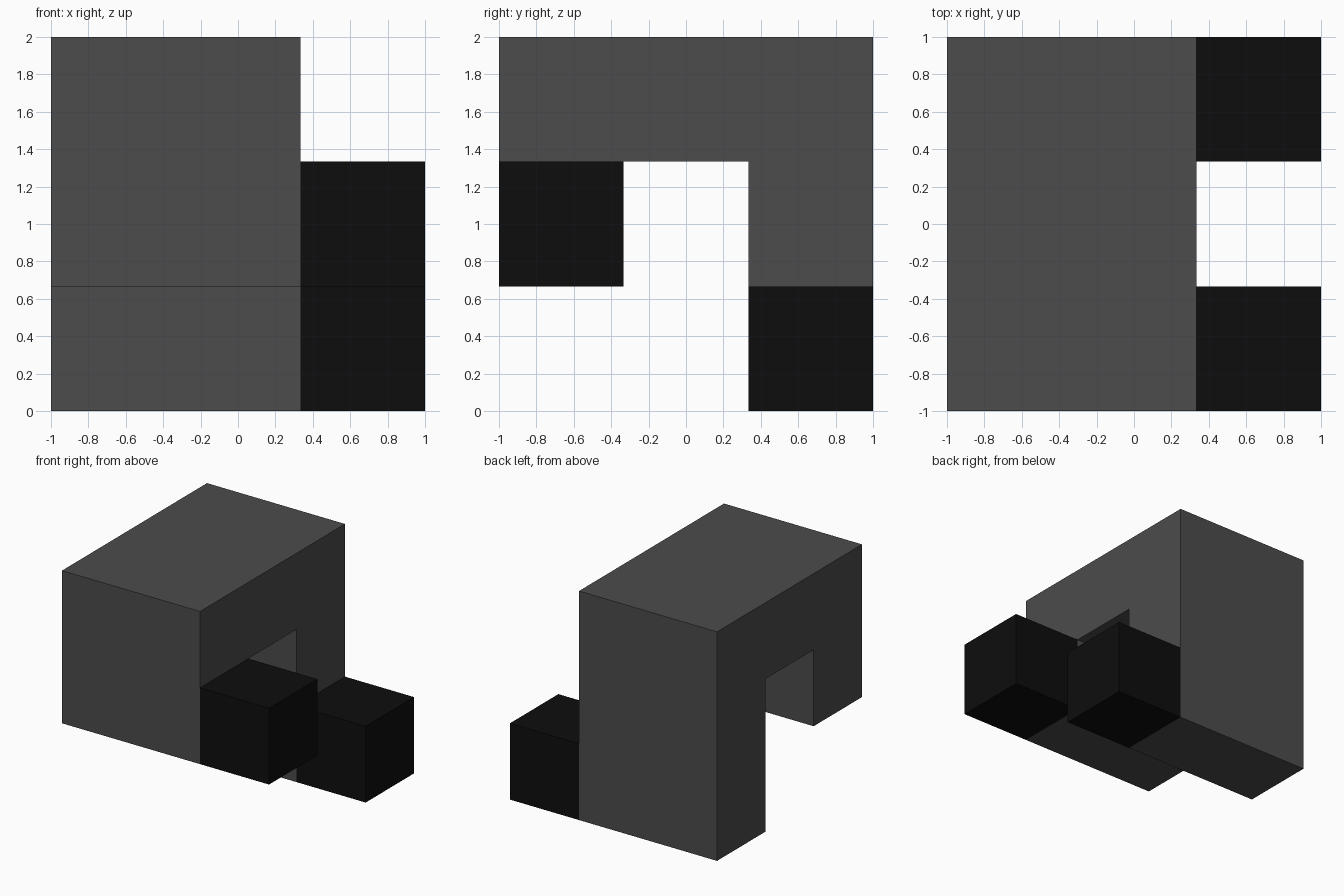
import bpy, bmesh
from mathutils import Vector

if "Cube" in bpy.data.objects:
    bpy.data.objects.remove(bpy.data.objects["Cube"])

T = 1 / 3


def material(name, value):
    m = bpy.data.materials.new(name)
    m.diffuse_color = (value, value, value, 1)
    m.use_nodes = True
    m.node_tree.nodes["Principled BSDF"].inputs["Base Color"].default_value = m.diffuse_color
    return m


def extruded(name, profile, x0, x1, mat):
    """Extrude a (y, z) profile along x."""
    bm = bmesh.new()
    face = bm.faces.new([bm.verts.new((x0, y, z)) for y, z in profile])
    res = bmesh.ops.extrude_face_region(bm, geom=[face])
    verts = [v for v in res["geom"] if isinstance(v, bmesh.types.BMVert)]
    bmesh.ops.translate(bm, verts=verts, vec=Vector((x1 - x0, 0, 0)))
    bmesh.ops.recalc_face_normals(bm, faces=bm.faces)
    mesh = bpy.data.meshes.new(name)
    bm.to_mesh(mesh)
    bm.free()
    mesh.materials.append(mat)
    obj = bpy.data.objects.new(name, mesh)
    bpy.context.collection.objects.link(obj)
    return obj


grey = material("dark grey", 0.072)
black = material("black", 0.0042)

# Arched body: short front leg, long back leg
extruded("body", [(-1, 2), (-1, 2 * T), (-T, 2 * T), (-T, 4 * T),
                  (T, 4 * T), (T, 0), (1, 0), (1, 2)], -1, T, grey)

# Black cubes at the foot of each leg
for name, y, z in (("front_foot", -1, 2 * T), ("back_foot", T, 0)):
    s = 2 * T
    extruded(name, [(y, z), (y + s, z), (y + s, z + s), (y, z + s)], T, 1, black)
